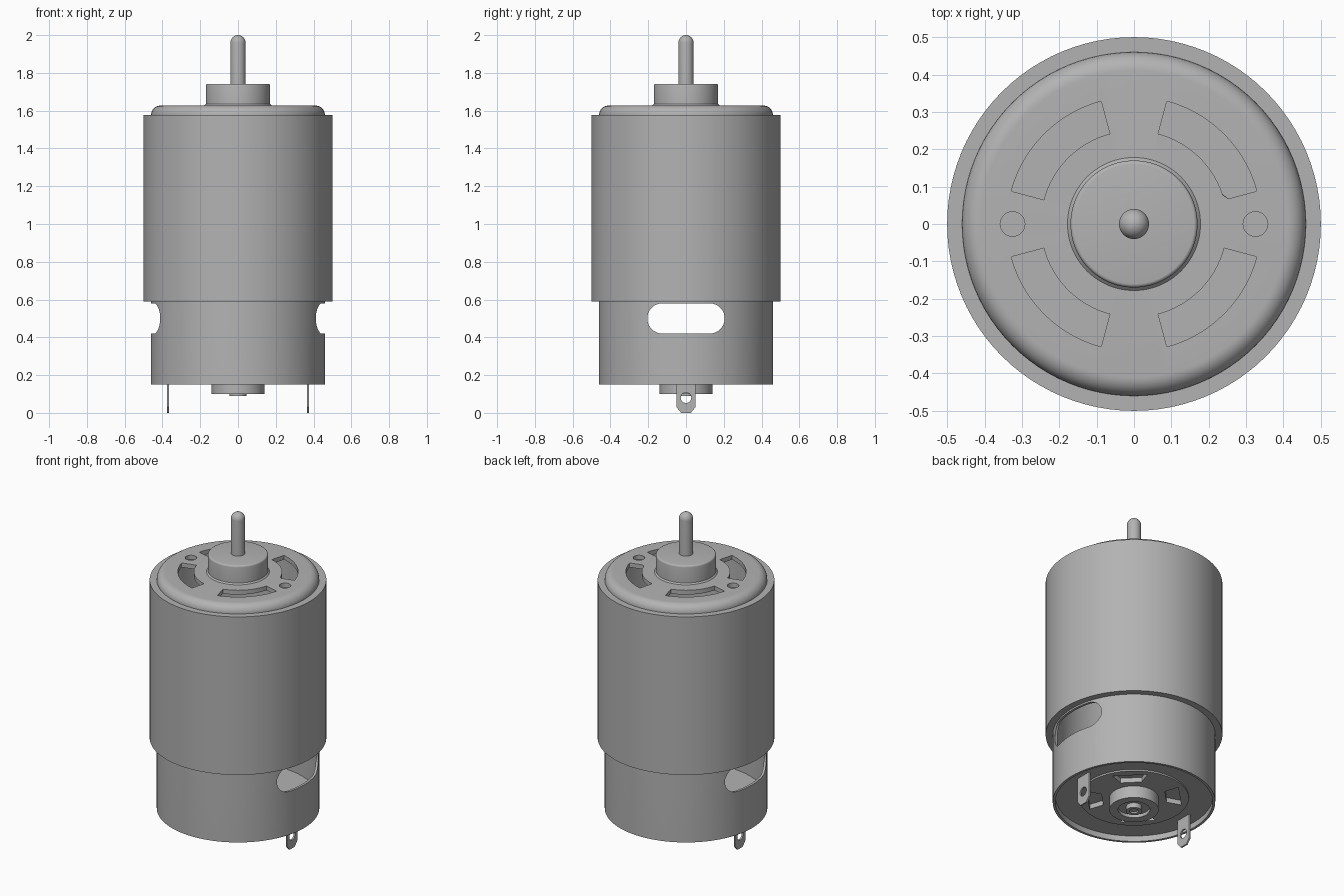
import bpy, bmesh, math
from mathutils import Matrix, Vector

if "Cube" in bpy.data.objects:
    bpy.data.objects.remove(bpy.data.objects["Cube"])

steel = bpy.data.materials.new("grey_steel")
steel.use_nodes = True
steel.diffuse_color = (0.45, 0.45, 0.45, 1)
steel.node_tree.nodes["Principled BSDF"].inputs["Base Color"].default_value = (0.45, 0.45, 0.45, 1)


def finish(name, bm):
    bmesh.ops.remove_doubles(bm, verts=bm.verts, dist=1e-5)
    bmesh.ops.recalc_face_normals(bm, faces=bm.faces)
    mesh = bpy.data.meshes.new(name)
    bm.to_mesh(mesh)
    bm.free()
    mesh.materials.append(steel)
    obj = bpy.data.objects.new(name, mesh)
    bpy.context.collection.objects.link(obj)
    return obj


def lathe(name, profile, closed=False, steps=96):
    """Revolve (radius, height) points about z."""
    bm = bmesh.new()
    verts = [bm.verts.new((r, 0, z)) for r, z in profile]
    pairs = list(zip(verts, verts[1:])) + ([(verts[-1], verts[0])] if closed else [])
    edges = [bm.edges.new(p) for p in pairs]
    bmesh.ops.spin(bm, geom=verts + edges, cent=(0, 0, 0), axis=(0, 0, 1),
                   angle=math.tau, steps=steps)
    return finish(name, bm)


def prism(name, outline, origin, u, v, depth):
    """Extrude a 2D outline, laid out along u and v, by the depth vector."""
    bm = bmesh.new()
    u, v = Vector(u), Vector(v)
    face = bm.faces.new([bm.verts.new(Vector(origin) + u * a + v * b) for a, b in outline])
    moved = bmesh.ops.extrude_face_region(bm, geom=[face])["geom"]
    bmesh.ops.translate(bm, vec=depth, verts=[g for g in moved if isinstance(g, bmesh.types.BMVert)])
    return finish(name, bm)


def arc(radius, start, end, n, cx=0, cy=0):
    return [(cx + radius * math.cos(math.radians(start + (end - start) * i / n)),
             cy + radius * math.sin(math.radians(start + (end - start) * i / n)))
            for i in range(n + 1)]


def cut(obj, cutters):
    for c in cutters:
        m = obj.modifiers.new("cut_" + c.name, "BOOLEAN")
        m.operation, m.solver, m.object = "DIFFERENCE", "EXACT", c
        c.hide_render = True
        c.hide_set(True)


def smooth(obj):
    """Apply modifiers and shade smooth with sharp edges kept."""
    bpy.ops.object.select_all(action="DESELECT")
    obj.select_set(True)
    bpy.context.view_layer.objects.active = obj
    for m in list(obj.modifiers):
        bpy.ops.object.modifier_apply(modifier=m.name)
    bpy.ops.object.shade_smooth_by_angle(angle=math.radians(30))


X, Y, Z = (1, 0, 0), (0, 1, 0), (0, 0, 1)
helpers = []

# Hollow can with a rounded shoulder
can = lathe("can", [(0.445, 0.15), (0.46, 0.15)] + arc(0.05, 0, 90, 10, 0.41, 1.577)
            + [(0, 1.627), (0, 1.6), (0.41, 1.6), (0.445, 1.565)], closed=True)

# Side windows, vent slots and screw holes
stadium = arc(0.08, -90, 90, 16, 0.125, 0.5) + arc(0.08, 90, 270, 16, -0.125, 0.5)
helpers.append(prism("side_window_cutter", stadium, (-0.6, 0, 0), Y, Z, (1.2, 0, 0)))
for k in range(4):
    a = 90 * k
    vent = arc(0.34, a + 15, a + 75, 20) + arc(0.25, a + 75, a + 15, 20)
    helpers.append(prism("vent_cutter", vent, (0, 0, 1.5), X, Y, (0, 0, 0.3)))
for s in (-1, 1):
    hole = arc(0.033, 0, 345, 23, s * 0.325)
    helpers.append(prism("screw_hole_cutter", hole, (0, 0, 1.5), X, Y, (0, 0, 0.3)))
cut(can, helpers)

# Sleeve around the can
sleeve = lathe("sleeve", [(0.46, 0.59), (0.5, 0.59), (0.5, 1.577), (0.46, 1.577)], closed=True)

# Front bearing boss and shaft with a domed tip
boss = lathe("front_boss", [(0, 1.6), (0.178, 1.6), (0.178, 1.627), (0.17, 1.635)]
             + arc(0.01, 0, 90, 4, 0.16, 1.732) + [(0, 1.742)])
shaft = lathe("shaft", [(0, 1.6), (0.04, 1.6)] + arc(0.04, 0, 90, 10, 0, 1.96), steps=48)

# Recessed end cap with a stepped disc and four windows
end_cap = lathe("end_cap", [(0, 0.175), (0.31, 0.175), (0.31, 0.185), (0.445, 0.185),
                            (0.445, 0.23), (0, 0.23)])
cap_cutters = []
for k in range(4):
    t = Matrix.Rotation(math.radians(45 + 90 * k), 3, "Z")
    cap_cutters.append(prism("cap_window_cutter", [(0.18, -0.06), (0.26, -0.1), (0.26, 0.1), (0.18, 0.06)],
                             (0, 0, 0.1), t @ Vector(X), t @ Vector(Y), (0, 0, 0.105)))
cut(end_cap, cap_cutters)

# Rear bearing housing and the shaft end inside it
rear_boss = lathe("rear_boss", [(0, 0.12), (0.09, 0.12), (0.09, 0.1), (0.14, 0.1), (0.14, 0.19), (0, 0.19)])
rear_shaft = lathe("rear_shaft_end", [(0, 0.1), (0.025, 0.1), (0.025, 0.09), (0.045, 0.09),
                                      (0.045, 0.13), (0, 0.13)], steps=48)

# Terminal tabs with an eyelet
tabs = []
for side, s in (("left", 1), ("right", -1)):
    tab = prism(side + "_terminal", [(-0.05, 0.2), (-0.05, 0.03), (-0.025, 0), (0.025, 0), (0.05, 0.03), (0.05, 0.2)],
                (s * 0.37 - 0.005, 0, 0), Y, Z, (0.01, 0, 0))
    eye = prism(side + "_eyelet_cutter", arc(0.028, 0, 345, 23, 0, 0.08),
                (s * 0.37 - 0.05, 0, 0), Y, Z, (0.1, 0, 0))
    cut(tab, [eye])
    helpers.append(eye)
    tabs.append(tab)

for part in [can, sleeve, boss, shaft, end_cap, rear_boss, rear_shaft] + tabs:
    smooth(part)
for c in helpers + cap_cutters:
    bpy.data.objects.remove(c)
